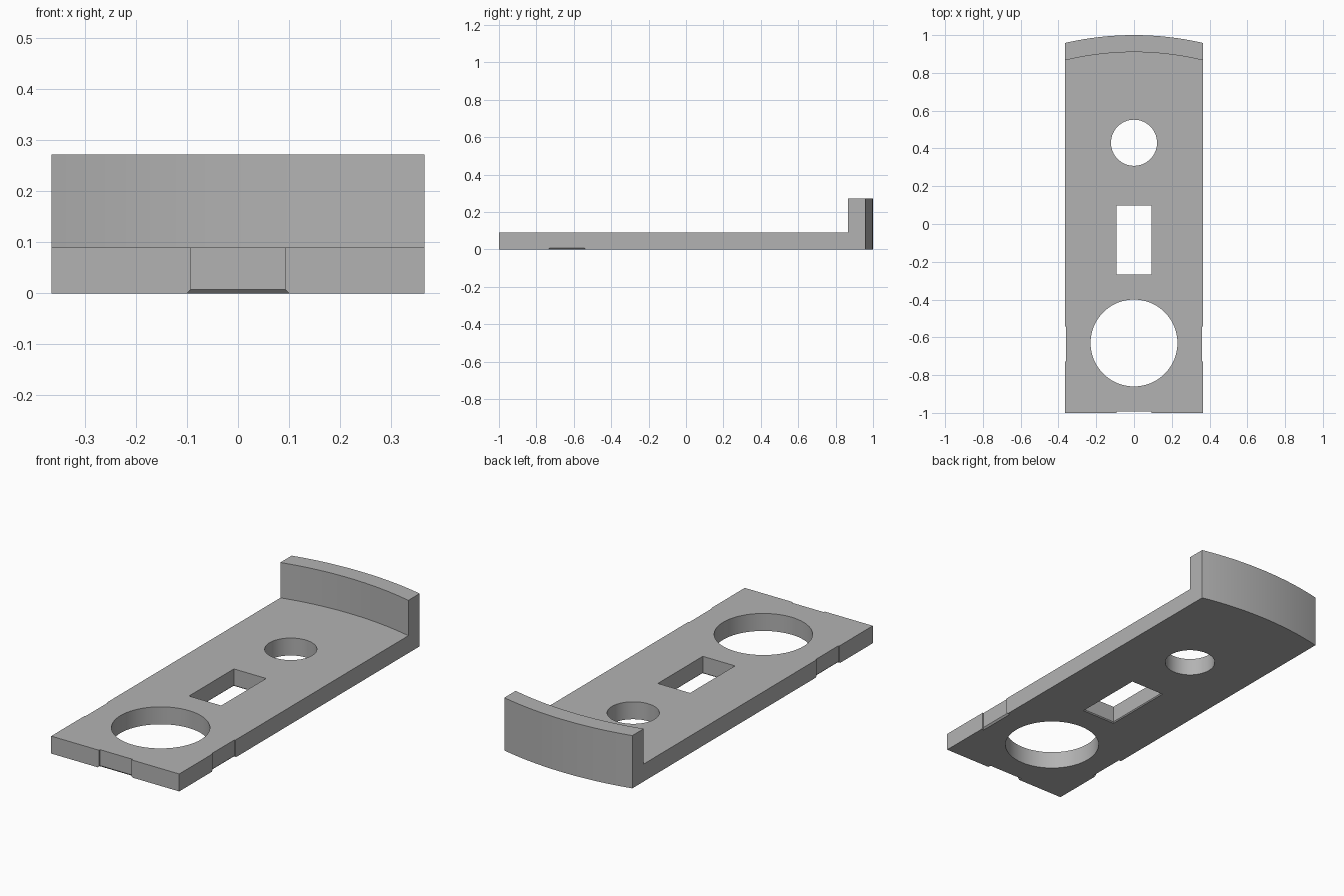
import bpy, bmesh, math

if "Cube" in bpy.data.objects:
    bpy.data.objects.remove(bpy.data.objects["Cube"])

HALF_W, BASE_H, WALL_H = 0.365, 0.09, 0.272

grey = bpy.data.materials.new("plain grey")
grey.use_nodes = True
COLOUR = (0.45, 0.45, 0.45, 1)
grey.diffuse_color = COLOUR
grey.node_tree.nodes["Principled BSDF"].inputs["Base Color"].default_value = COLOUR


def loft(name, sections):
    """Closed solid through matching rings given as (z, outline)."""
    bm = bmesh.new()
    rings = [[bm.verts.new((x, y, z)) for x, y in pts] for z, pts in sections]
    n = len(rings[0])
    for low, high in zip(rings, rings[1:]):
        for i in range(n):
            j = (i + 1) % n
            bm.faces.new((low[i], low[j], high[j], high[i]))
    bm.faces.new(rings[0][::-1])
    bm.faces.new(rings[-1])
    bmesh.ops.recalc_face_normals(bm, faces=bm.faces)
    mesh = bpy.data.meshes.new(name)
    bm.to_mesh(mesh)
    bm.free()
    mesh.materials.append(grey)
    obj = bpy.data.objects.new(name, mesh)
    bpy.context.collection.objects.link(obj)
    return obj


def bowed_outline(half, front, crown, radius, steps=32):
    """Rectangle whose back edge is an arc with its crown on x = 0."""
    pts = [(-half, front), (half, front)]
    for i in range(steps + 1):
        x = half * (1 - 2 * i / steps)
        pts.append((x, crown - radius + math.sqrt(radius ** 2 - x ** 2)))
    return pts


def disc(y, r, steps=64):
    return [(r * math.cos(math.tau * i / steps), y + r * math.sin(math.tau * i / steps))
            for i in range(steps)]


def rect(x, y, a, b):
    return [(x - a, y - b), (x + a, y - b), (x + a, y + b), (x - a, y + b)]


def flared(name, x, y, a, b, flare=0.008):
    """Rectangular cutter that widens at the underside."""
    wide = rect(x, y, a + flare, b + flare)
    slim = rect(x, y, a, b)
    return loft(name, [(-0.02, wide), (0, wide), (flare, slim), (0.4, slim)])


# Plate with upright back wall
outline = bowed_outline(HALF_W, -1, 1, 1.63)
plate = loft("plate_with_back_wall", [(0, outline), (WALL_H, outline)])

# Space above the plate, round holes, slot and shallow edge notches
space = bowed_outline(0.5, -1.2, 0.91, 1.54)
big, small = disc(-0.63, 0.23), disc(0.43, 0.122)
cutters = [
    loft("space_cutter", [(BASE_H, space), (0.5, space)]),
    loft("large_hole_cutter", [(-0.1, big), (0.4, big)]),
    loft("small_hole_cutter", [(-0.1, small), (0.4, small)]),
    flared("slot_cutter", 0, -0.085, 0.092, 0.183, 0.005),
    flared("front_notch_cutter", 0, -1.05, 0.092, 0.058),
]
for side, label in ((-1, "right"), (1, "left")):
    cutters.append(flared(label + "_notch_cutter", side * (HALF_W + 0.05), -0.635,
                          0.045 + 0.01, 0.092))

for cutter in cutters:
    mod = plate.modifiers.new(cutter.name, "BOOLEAN")
    mod.operation, mod.solver, mod.object = "DIFFERENCE", "EXACT", cutter

# Bake the cuts and drop the cutters
bpy.context.view_layer.update()
graph = bpy.context.evaluated_depsgraph_get()
baked = bpy.data.meshes.new_from_object(plate.evaluated_get(graph))
plate.modifiers.clear()
plate.data = baked
for cutter in cutters:
    bpy.data.objects.remove(cutter)

bpy.ops.object.select_all(action="DESELECT")
plate.select_set(True)
bpy.context.view_layer.objects.active = plate
bpy.ops.object.shade_smooth_by_angle(angle=math.radians(30))
